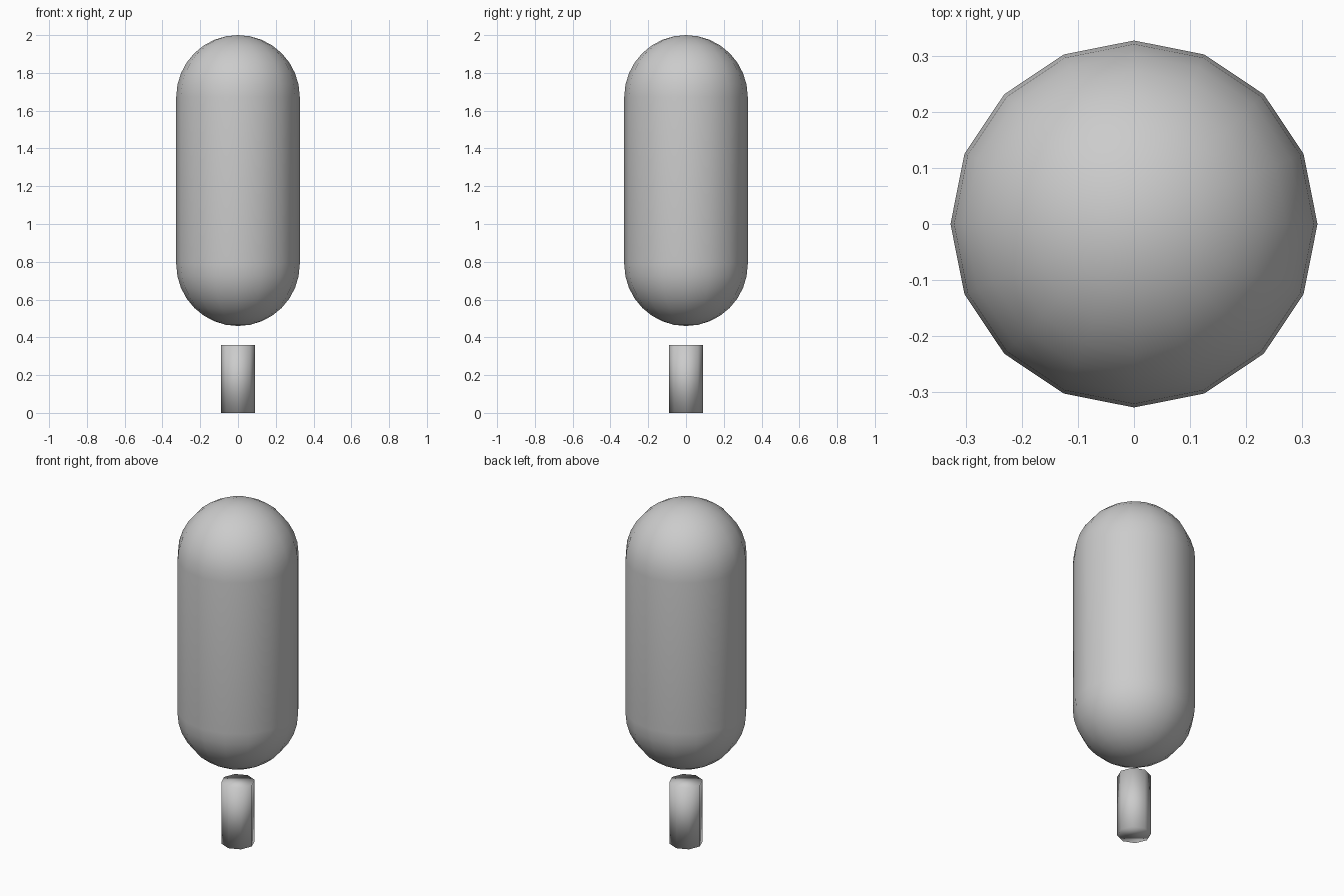
import bpy, bmesh
from math import sin, cos, pi

if "Cube" in bpy.data.objects:
    bpy.data.objects.remove(bpy.data.objects["Cube"])


def lathe(name, profile, sides):
    """Revolve (radius, z) points about z; zero radius makes a pole."""
    bm = bmesh.new()
    rings = []
    for r, z in profile:
        n = sides if r > 1e-5 else 1
        rings.append([bm.verts.new((r * cos(2 * pi * i / sides), r * sin(2 * pi * i / sides), z))
                      for i in range(n)])
    for a, b in zip(rings, rings[1:]):
        for i in range(sides):
            j = (i + 1) % sides
            quad = [a[i % len(a)], a[j % len(a)], b[j % len(b)], b[i % len(b)]]
            bm.faces.new(list(dict.fromkeys(quad)))
    for ring in (rings[0], rings[-1]):
        if len(ring) > 1:
            bm.faces.new(ring)
    bmesh.ops.recalc_face_normals(bm, faces=bm.faces)
    for f in bm.faces:
        f.smooth = True
    mesh = bpy.data.meshes.new(name)
    bm.to_mesh(mesh)
    bm.free()
    obj = bpy.data.objects.new(name, mesh)
    bpy.context.collection.objects.link(obj)
    return obj


# Capsule foliage: two half-dome caps joined by a straight wall
R, LOW, HIGH, STEPS = 0.327, 0.46, 2.0, 8
arc = [(R * sin(pi / 2 * i / STEPS), R * (1 - cos(pi / 2 * i / STEPS))) for i in range(STEPS + 1)]
profile = [(r, LOW + d) for r, d in arc] + [(r, HIGH - d) for r, d in reversed(arc)]
lathe("foliage", profile, 16)

# Short trunk, separated from the foliage by a gap
lathe("trunk", [(0.09, 0.0), (0.09, 0.36)], 8)
